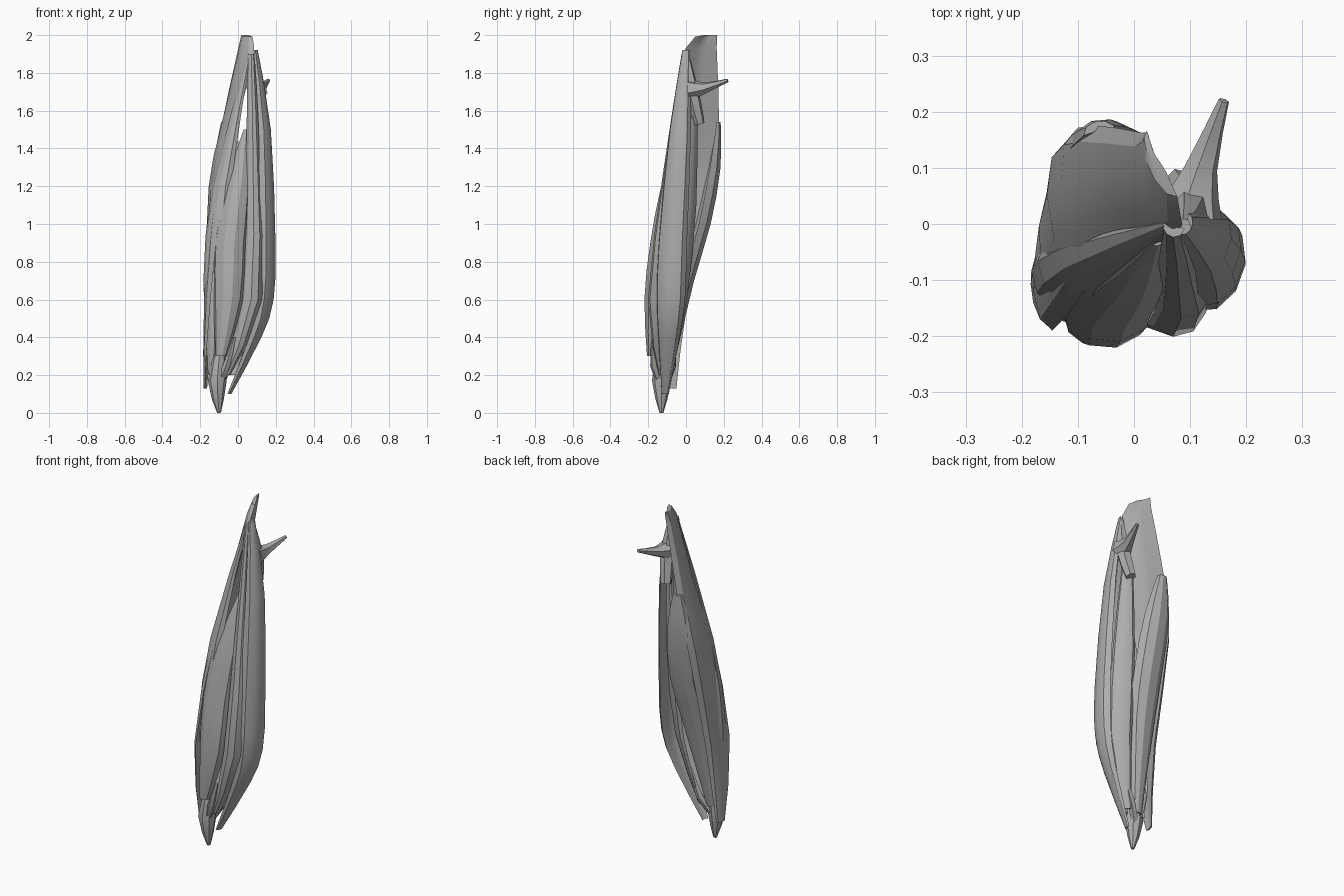
import bpy, bmesh, math
from mathutils import Vector

cube = bpy.data.objects.get("Cube")
if cube:
    bpy.data.objects.remove(cube)

grey = bpy.data.materials.new("dry husk grey")
grey.use_nodes = True
COLOR = (0.42, 0.42, 0.42, 1)
grey.diffuse_color = COLOR
grey.node_tree.nodes["Principled BSDF"].inputs["Base Color"].default_value = COLOR


def loft(name, rings):
    """Skin a list of equal closed rings and cap both ends."""
    bm = bmesh.new()
    loops = [[bm.verts.new(point) for point in ring] for ring in rings]
    count = len(loops[0])
    for lower, upper in zip(loops, loops[1:]):
        for i in range(count):
            j = (i + 1) % count
            bm.faces.new((lower[i], lower[j], upper[j], upper[i]))
    bm.faces.new(reversed(loops[0]))
    bm.faces.new(loops[-1])
    bmesh.ops.recalc_face_normals(bm, faces=bm.faces)
    mesh = bpy.data.meshes.new(name)
    bm.to_mesh(mesh)
    bm.free()
    mesh.materials.append(grey)
    obj = bpy.data.objects.new(name, mesh)
    bpy.context.collection.objects.link(obj)
    bpy.ops.object.select_all(action='DESELECT')
    obj.select_set(True)
    bpy.context.view_layer.objects.active = obj
    bpy.ops.object.shade_smooth_by_angle(angle=math.radians(28))
    return obj


def refine(stations):
    """Add a smooth in-between station to every span of a path."""
    points = [Vector(station) for station in stations]
    result = []
    for i in range(len(points) - 1):
        start, end = points[i], points[i + 1]
        before = points[i - 1] if i else start
        after = points[i + 2] if i + 2 < len(points) else end
        middle = (start + end) / 2
        result += [start, middle + (start + end - before - after) / 16]
    return result + [points[-1]]


def petal(name, facing, cup, stations, twist=0):
    """Cupped leaf. Stations hold x, y, z and half width; cup is the depth
    relative to that width; twist is the change of facing per unit of height."""
    arc = [math.pi * step / 5 for step in range(6)]
    section = [(-math.cos(a), math.sin(a)) for a in arc]
    section += [(math.cos(a) / 2, math.sin(a) / 3) for a in arc[1:-1]]
    rings = []
    for x, y, z, width in refine(stations):
        angle = math.radians(facing + twist * z)
        outward = Vector((math.cos(angle), math.sin(angle), 0))
        across = Vector((-outward.y, outward.x, 0))
        centre = Vector((x, y, z))
        rings.append([centre + width * (across * s + outward * cup * t)
                      for s, t in section])
    return loft(name, rings)


def tube(name, sides, path):
    """Tapered tube along points that hold x, y, z and radius."""
    path = refine(path)
    centres = [point.to_3d() for point in path]
    last = len(path) - 1
    rings = []
    for i, centre in enumerate(centres):
        along = centres[min(i + 1, last)] - centres[max(i - 1, 0)]
        u = along.orthogonal().normalized()
        v = along.normalized().cross(u)
        corners = [math.tau * k / sides for k in range(sides)]
        rings.append([centre + path[i].w * (u * math.cos(a) + v * math.sin(a))
                      for a in corners])
    return loft(name, rings)


# Long outer leaf that turns as it rises into the crest
petal("crest_leaf", 165, .4, twist=20, stations=[
    (-.17, -.08, .13, .03), (-.14, -.09, .6, .1), (-.1, .02, 1.2, .13),
    (-.04, .06, 1.5, .12), (.05, .08, 1.93, .09), (.04, .13, 2, .04)])

# Leaves around the front
petal("front_leaf", -95, .9, stations=[
    (-.09, -.18, .3, .03), (-.05, -.15, .6, .08), (-.04, -.11, .9, .09),
    (0, -.07, 1.2, .07), (.04, -.03, 1.5, .01)])
petal("front_right_leaf", 225, .8, stations=[
    (-.14, -.11, .2, .02), (-.12, -.1, .7, .07),
    (-.08, -.06, 1.2, .06), (.06, 0, 1.9, .01)])
petal("front_left_leaf", -75, 1.2, stations=[
    (-.06, -.12, .2, .02), (.07, -.13, .6, .06),
    (.08, -.07, 1.3, .04), (.07, 0, 1.9, .02)])

# Leaves around the left side and back
petal("left_leaf", -20, .7, stations=[
    (-.05, -.11, .1, .02), (.08, -.09, .4, .06), (.13, -.08, .6, .08),
    (.14, -.07, .9, .08), (.13, -.03, 1.5, .06), (.09, 0, 1.92, .02)])
petal("back_left_leaf", 50, .5, stations=[
    (-.03, -.09, .2, .02), (.06, -.04, .6, .06),
    (.08, .01, 1.1, .06), (.08, .04, 1.6, .03)])
petal("back_leaf", 95, .8, stations=[
    (-.1, -.1, .2, .03), (-.06, -.02, .7, .08), (-.04, .06, 1, .09),
    (-.05, .12, 1.3, .08), (-.06, .16, 1.54, .03)])

# Stalk with its broad-based thorn
tube("stalk", 6, [
    (.08, .07, 1.53, .03), (.1, .03, 1.7, .04), (.09, 0, 1.92, .01)])
tube("thorn", 6, [
    (.1, .02, 1.71, .06), (.12, .1, 1.72, .03), (.16, .22, 1.76, .01)])

# Pointed base with ribs that join it to the leaves
tube("base_tip", 8, [
    (-.1, -.13, 0, .01), (-.11, -.13, .17, .05), (-.09, -.13, .36, .02)])
rib_ends = {"right": (-.17, -.1), "front": (-.02, -.17), "left": (.02, -.07)}
for side, (x, y) in rib_ends.items():
    tube("base_rib_" + side, 5, [
        (-.11, -.12, .13, .02), (x / 2 - .05, y, .25, .02), (x, y, .4, .01)])
